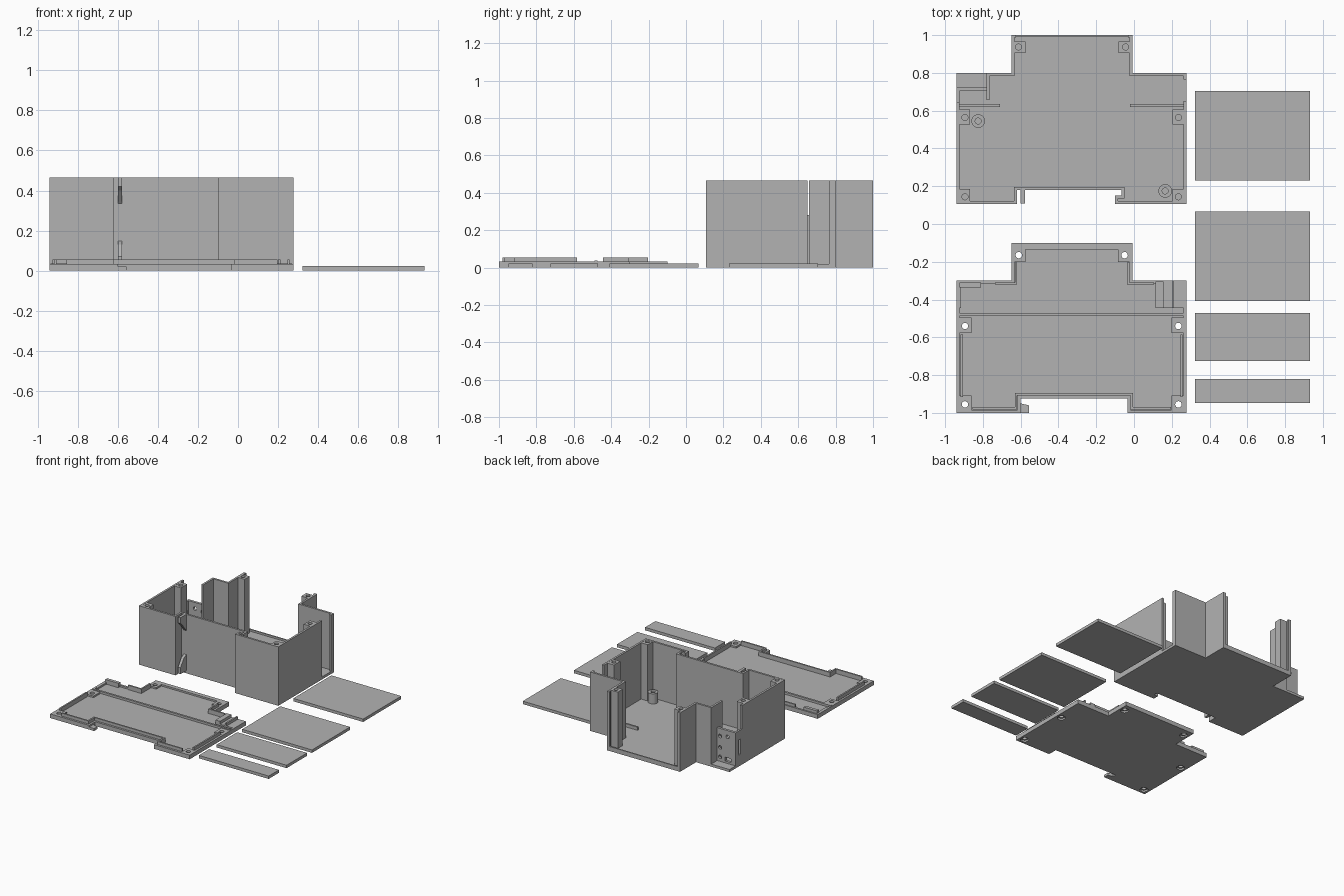
import bpy, bmesh, math
from mathutils import Matrix

cube = bpy.data.objects.get("Cube")
if cube:
    bpy.data.objects.remove(cube, do_unlink=True)

grey = bpy.data.materials.new("plastic_grey")
grey.use_nodes = True
grey.diffuse_color = (0.45, 0.45, 0.45, 1)
grey.node_tree.nodes["Principled BSDF"].inputs["Base Color"].default_value = (0.45, 0.45, 0.45, 1)


def finish(name, bm):
    bmesh.ops.recalc_face_normals(bm, faces=bm.faces)
    mesh = bpy.data.meshes.new(name)
    bm.to_mesh(mesh)
    bm.free()
    mesh.materials.append(grey)
    ob = bpy.data.objects.new(name, mesh)
    bpy.context.collection.objects.link(ob)
    return ob


def prism(name, pts, lo, hi, along_x=False):
    """Extrude an outline up z, or a (y, z) outline along x."""
    bm = bmesh.new()
    place = (lambda a, b: (lo, a, b)) if along_x else (lambda a, b: (a, b, lo))
    face = bm.faces.new([bm.verts.new(place(*p)) for p in pts])
    out = bmesh.ops.extrude_face_region(bm, geom=[face])
    step = (hi - lo, 0, 0) if along_x else (0, 0, hi - lo)
    bmesh.ops.translate(bm, vec=step, verts=[v for v in out["geom"] if isinstance(v, bmesh.types.BMVert)])
    return finish(name, bm)


def box(name, x0, x1, y0, y1, z0, z1):
    return prism(name, [(x0, y0), (x1, y0), (x1, y1), (x0, y1)], z0, z1)


def wall(name, path, z0, z1, t=0.016):
    """Straight wall runs along a centre line."""
    h = t / 2
    for (ax, ay), (bx, by) in zip(path, path[1:]):
        box(name, min(ax, bx) - h, max(ax, bx) + h, min(ay, by) - h, max(ay, by) + h, z0, z1)


def cylinder(name, r, depth, loc, axis="Z"):
    bm = bmesh.new()
    rot = Matrix.Rotation(math.pi / 2, 4, "X") if axis == "Y" else Matrix()
    bmesh.ops.create_cone(bm, cap_ends=True, segments=24, radius1=r, radius2=r,
                          depth=depth, matrix=Matrix.Translation(loc) @ rot)
    return finish(name, bm)


def cut(ob, *cutters):
    for c in cutters:
        mod = ob.modifiers.new("cut", "BOOLEAN")
        mod.operation, mod.solver, mod.object = "DIFFERENCE", "EXACT", c
        bpy.context.view_layer.objects.active = ob
        bpy.ops.object.modifier_apply(modifier=mod.name)
        bpy.data.objects.remove(c, do_unlink=True)
    return ob


# ---- Case: floor ----
L, R, NL, NR, TOP = -0.94, 0.278, -0.648, -0.008, 0.465
FLOOR = 0.02
prism("case_floor", [(L, .106), (-.62, .106), (-.62, .18), (-.066, .18), (-.066, .15), (-.1, .15),
                     (-.1, .106), (R, .106), (R, .8), (NR, .8), (NR, 1), (NL, 1), (NL, .8), (L, .8)], 0, FLOOR)

# ---- Case: walls, with openings at the neck end and both shoulders ----
wall("case_front_wall", [(.27, .642), (.27, .114), (-.092, .114), (-.092, .142), (-.058, .142), (-.058, .188),
                         (-.628, .188), (-.628, .114), (-.932, .114), (-.932, .637)], 0, TOP)
wall("case_shoulder_wall", [(.27, .773), (.27, .792), (-.016, .792), (-.016, .992)], 0, TOP)
wall("case_shoulder_wall", [(-.772, .665), (-.772, .792), (-.64, .792), (-.64, .992)], 0, TOP)

# Grooves that hold the neck cover
for x0, x1, lx in ((NL, -.575, -.625), (-.081, NR, -.031)):
    a, b = sorted((lx, NL if x0 == NL else NR))
    box("neck_groove_lip", a, b, .988, 1, 0, TOP)
    post = box("neck_screw_post", x0, x1, .905, .967, 0, TOP)
    cut(post, cylinder("cutter", .016, .2, ((x0 + x1) / 2, .937, TOP)))
box("neck_sill", NL, NR, .99, 1, 0, .035)

# Screw posts in the corners
for x0, x1 in ((L, -.865), (.203, R)):
    for y in (.14, .56):
        post = box("corner_screw_post", x0 + .002, x1 - .002, y - .033, y + .045, 0, TOP - .001)
        hx = -.895 if x0 == L else .235
        cut(post, cylinder("cutter", .016, .2, (hx, y + .004, TOP)))

# Board standoffs and floor ribs
for x, y in ((-.825, .545), (.165, .175)):
    cut(cylinder("board_standoff", .036, .1, (x, y, .05)), cylinder("cutter", .016, .1, (x, y, .09)))
box("floor_rib_right", -.02, .265, .62, .634, FLOOR, .045)
box("floor_rib_left", -.935, -.71, .62, .634, FLOOR, .045)

# Connector panel in the left shoulder
panel = box("connector_panel", L, -.77, .705, .725, 0, .28)
cut(panel, *[cylinder("cutter", .014, .1, (x, .715, z), "Y")
             for x, z in ((-.805, .22), (-.805, .13), (-.805, .055), (-.87, .23))],
    box("cutter", -.9, -.85, .65, .76, .035, .065))
side = box("connector_side_wall", L, -.924, .64, .724, 0, .28)
cut(side, box("cutter", -1, -.9, .665, .69, .09, .21))

# Rail hooks in the front recess
prism("rail_hook_upper", [(.185, .33), (.185, TOP), (.108, TOP), (.108, .42), (.13, .4)], -.6, -.578, True)
prism("rail_hook_lower", [(.185, .02), (.185, .15), (.15, .13), (.108, .07), (.108, .02)], -.6, -.578, True)

# ---- Lid: plate with screw holes ----
BASE, EDGE, RIM = .02, .033, .055
SCREWS = [(-.895, -.54), (.235, -.54), (-.895, -.955), (.235, -.955), (-.61, -.165), (-.05, -.165)]


def screw_cutters():
    out = []
    for x, y in SCREWS:
        out += [cylinder("cutter", .017, .3, (x, y, 0)), cylinder("cutter", .03, .026, (x, y, 0))]
    return out


plate = prism("lid_plate", [(L, -1), (-.557, -1), (-.557, -.96), (-.6, -.95), (-.6, -.925), (-.035, -.925),
                            (-.035, -1), (R, -1), (R, -.3), (NR, -.3), (NR, -.1), (NL, -.1), (NL, -.3),
                            (L, -.3)], 0, BASE)
cut(plate, *screw_cutters())

# Lid: low edge around the outline
wall("lid_edge", [(.27, -.308), (.27, -.992), (-.027, -.992), (-.027, -.917), (-.608, -.917), (-.608, -.992),
                  (-.932, -.992), (-.932, -.308), (-.64, -.308), (-.64, -.108), (-.016, -.108),
                  (-.016, -.308), (.27, -.308)], .001, EDGE)

# Lid: screw bosses
for x, y in SCREWS:
    boss = box("lid_screw_boss", x - .036, x + .036, y - .036, y + .046, BASE - .002, EDGE)
    cut(boss, cylinder("cutter", .017, .3, (x, y, 0)))

# Lid: raised rims that plug into the case
wall("lid_rim_side", [(.252, -.59), (.252, -.91)], BASE, RIM, .012)
wall("lid_rim_side", [(-.912, -.59), (-.912, -.91)], BASE, RIM, .012)
wall("lid_rim_front", [(.19, -.975), (-.012, -.975), (-.012, -.902), (-.625, -.902), (-.625, -.975),
                       (-.85, -.975)], BASE, RIM, .012)
wall("lid_rim_neck", [(-.73, -.315), (-.625, -.315), (-.625, -.21)], BASE, RIM, .012)
wall("lid_rim_neck", [(.1, -.315), (-.03, -.315), (-.03, -.21)], BASE, RIM, .012)
box("lid_neck_strip", -.635, -.02, -.135, -.115, BASE, EDGE)
box("lid_cross_rib", -.935, .27, -.488, -.472, BASE, EDGE + .004)

# Lid: shoulder blocks
box("lid_shoulder_block", .115, .155, -.445, -.305, BASE, RIM)
box("lid_shoulder_step", .15, .27, -.445, -.305, BASE, EDGE)
box("lid_shoulder_rail", .2, .212, -.445, -.305, BASE, RIM)
box("lid_left_tab", -.925, -.81, -.335, -.31, BASE, RIM)
box("lid_left_tab", -.93, -.915, -.445, -.31, BASE, EDGE)

# ---- Loose cover plates ----
for y0, y1 in ((.23, .705), (-.408, .067), (-.725, -.47), (-.948, -.82)):
    box("cover_plate", .322, .932, y0, y1, 0, .023)
